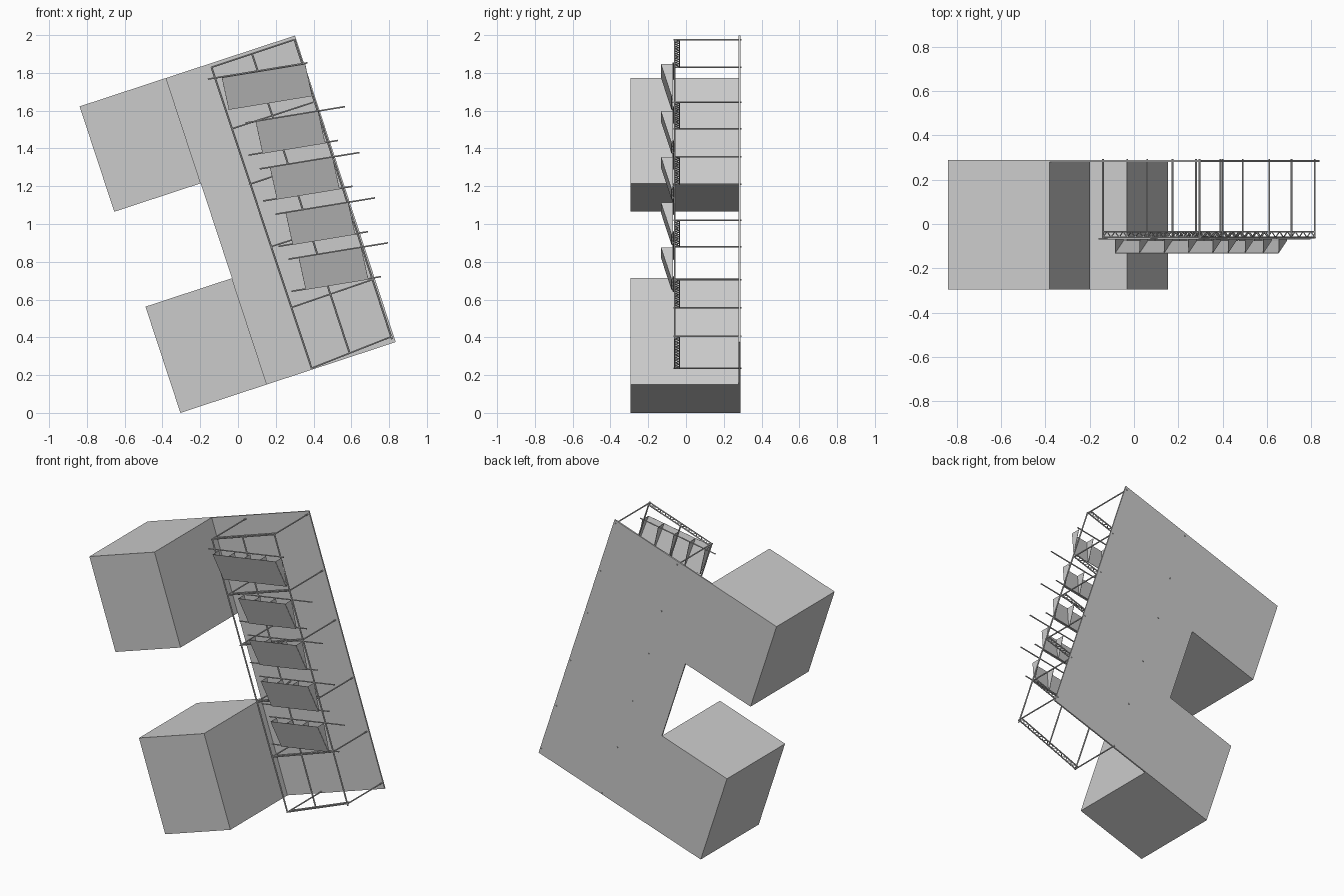
import bpy, bmesh, math
from mathutils import Vector, Matrix

if "Cube" in bpy.data.objects:
    bpy.data.objects.remove(bpy.data.objects["Cube"])

TILT = math.radians(18.2)
U = Vector((math.cos(TILT), 0, math.sin(TILT)))
V = Vector((-math.sin(TILT), 0, math.cos(TILT)))
BASE = Vector((-0.305, 0, 0))


def local(a, b, y):
    return BASE + U * a + V * b + Vector((0, y, 0))


def finish(name, bm):
    me = bpy.data.meshes.new(name)
    bm.to_mesh(me)
    bm.free()
    ob = bpy.data.objects.new(name, me)
    bpy.context.collection.objects.link(ob)
    return ob


def prism(name, outline, y0, y1):
    """Extrude a tilted front outline through the depth."""
    bm = bmesh.new()
    f = bm.faces.new([bm.verts.new(local(a, b, y0)) for a, b in outline])
    r = bmesh.ops.extrude_face_region(bm, geom=[f])
    vs = [g for g in r["geom"] if isinstance(g, bmesh.types.BMVert)]
    bmesh.ops.translate(bm, verts=vs, vec=(0, y1 - y0, 0))
    bmesh.ops.recalc_face_normals(bm, faces=bm.faces)
    return finish(name, bm)


def bars(name, segments, r, sides=6):
    """Straight round bars between pairs of points."""
    bm = bmesh.new()
    for p, q in segments:
        p, q = Vector(p), Vector(q)
        d = q - p
        m = Matrix.Translation((p + q) / 2) @ d.to_track_quat('Z', 'Y').to_matrix().to_4x4()
        bmesh.ops.create_cone(bm, cap_ends=True, segments=sides, radius1=r,
                              radius2=r, depth=d.length, matrix=m)
    return finish(name, bm)


# C-shaped back plate and the two deep blocks
W, H, BW, B1, B2 = 1.20, 1.708, 0.482, 0.592, 1.121
prism("back_plate", [(0, 0), (W, 0), (W, H), (0, H), (0, B2), (BW, B2), (BW, B1), (0, B1)],
      0.279, 0.288)
prism("lower_block", [(0, 0), (BW, 0), (BW, B1), (0, B1)], -0.295, 0.279)
prism("upper_block", [(0, B2), (BW, B2), (BW, H), (0, H)], -0.295, 0.279)

# Long rails of the front frame
YF, YB = -0.06, -0.034
rails = [((-0.14, 1.83), (0.39, 0.235)),
         ((0.075, 1.90), (0.59, 0.318)),
         ((0.298, 1.978), (0.815, 0.39))]
bars("frame_rails", [((a[0], YF, a[1]), (b[0], YF, b[1])) for a, b in rails], 0.005)

# Cross trusses with zigzag webs, and stand-off rods to the plate
trusses = [((-0.14, 1.83), (0.295, 1.975)), ((-0.03, 1.505), (0.40, 1.645)),
           ((0.06, 1.21), (0.49, 1.355)), ((0.174, 0.88), (0.61, 1.02)),
           ((0.28, 0.557), (0.71, 0.705)), ((0.39, 0.237), (0.815, 0.405))]
chords, webs, rods = [], [], []
STEPS = 24
for a, b in trusses:
    for y in (YF, YB):
        chords.append(((a[0], y, a[1]), (b[0], y, b[1])))
    pts = []
    for i in range(STEPS + 1):
        t = i / STEPS
        pts.append((a[0] + (b[0] - a[0]) * t, (YF, YB)[i % 2], a[1] + (b[1] - a[1]) * t))
    webs += list(zip(pts, pts[1:]))
    for x, z in (a, b):
        rods.append(((x, -0.065, z), (x, 0.293, z)))
bars("truss_chords", chords, 0.004)
bars("truss_webs", webs, 0.0025, 4)
bars("standoff_rods", rods, 0.004, 8)

# Tilted pocket panels: sloped front sheet with triangular dividers
T2 = math.radians(9.3)
R = Vector((math.cos(T2), 0, math.sin(T2)))
D = Vector((0.037, 0, -0.17))
panels = [(-0.085, 1.775, 4), (0.094, 1.543, 3), (0.17, 1.30, 3),
          (0.253, 1.06, 3), (0.322, 0.822, 3)]
MODULE, OUT, INN = 0.1115, -0.132, -0.07
holders = []
for n, (x, z, cells) in enumerate(panels):
    bm = bmesh.new()
    tops, lows = [], []
    for i in range(cells + 1):
        p = Vector((x, 0, z)) + R * (MODULE * i)
        front = bm.verts.new(p + Vector((0, OUT, 0)))
        back = bm.verts.new(p + Vector((0, INN, 0)))
        low = bm.verts.new(p + D + Vector((0, INN - 0.006, 0)))
        low_back = bm.verts.new(p + D + Vector((0, INN, 0)))
        bm.faces.new((front, back, low_back, low))
        tops.append(front)
        lows.append(low)
    for i in range(cells):
        bm.faces.new((tops[i], lows[i], lows[i + 1], tops[i + 1]))
    ob = finish("pocket_panel_%d" % (n + 1), bm)
    mod = ob.modifiers.new("thickness", 'SOLIDIFY')
    mod.thickness = 0.002
    mod.offset = 0
    # carrier bars along the top and bottom edge
    s = Vector((x - 0.075 if n == 0 else x - 0.055, -0.067, z - 0.008))
    holders.append((s, s + R * 0.535))
    if n > 0:
        s = s + D + Vector((-0.02, 0, 0))
        holders.append((s, s + R * 0.48))
bars("panel_carriers", holders, 0.004)
